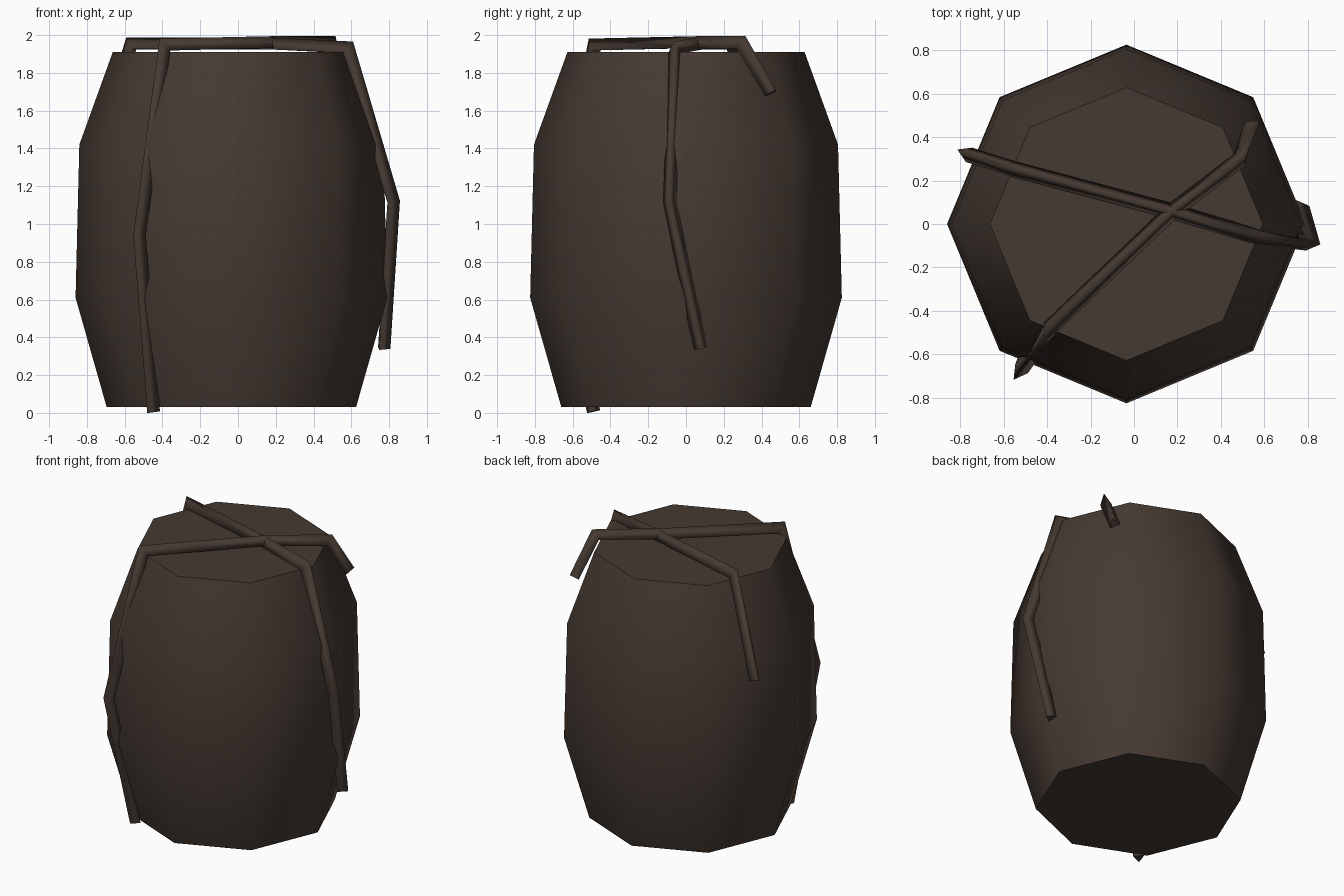
import bpy, math
from mathutils import Vector

if "Cube" in bpy.data.objects:
    bpy.data.objects.remove(bpy.data.objects["Cube"])

wood = bpy.data.materials.new("dark_brown_wood")
wood.diffuse_color = (0.061, 0.042, 0.032, 1)
wood.use_nodes = True
wood.node_tree.nodes["Principled BSDF"].inputs["Base Color"].default_value = wood.diffuse_color


def loft(name, rings):
    """Skin closed rings, smooth along the sides with flat end caps."""
    n, m = len(rings[0]), len(rings)
    verts = [v for ring in rings for v in ring]
    faces = [(i * n + j, i * n + (j + 1) % n, (i + 1) * n + (j + 1) % n, (i + 1) * n + j)
             for i in range(m - 1) for j in range(n)]
    caps = len(faces)
    faces += [tuple(reversed(range(n))), tuple(range((m - 1) * n, m * n))]
    me = bpy.data.meshes.new(name)
    me.from_pydata(verts, [], faces)
    for p in me.polygons:
        p.use_smooth = p.index < caps
    me.materials.append(wood)
    ob = bpy.data.objects.new(name, me)
    bpy.context.collection.objects.link(ob)
    return ob


# Barrel body: bulging octagon with a corner on each axis
CX = -0.035
profile = [(0.66, 0.03), (0.825, 0.61), (0.805, 1.42), (0.628, 1.91)]
loft("barrel_body", [[(CX + r * math.cos(k * math.pi / 4), r * math.sin(k * math.pi / 4), z)
                      for k in range(8)] for r, z in profile])


def strap(name, pts):
    """Three-sided root with its ridge facing away from the barrel."""
    pts = [Vector(p) for p in pts]
    rings = []
    for i, p in enumerate(pts):
        a = (p - pts[max(i - 1, 0)]).normalized()
        b = (pts[min(i + 1, len(pts) - 1)] - p).normalized()
        t = (a + b).normalized()
        miter = 1 / max(t.dot(b if b.length else a), 0.6)
        out = Vector((p.x - CX, p.y, 0)).normalized()
        if p.z > 1.9:
            out = Vector((0, 0, 1)) + out * (0 if Vector((p.x, p.y)).length < 0.3 else 0.5)
        nrm = (out - t * out.dot(t)).normalized()
        side = nrm.cross(t)
        rings.append([p + nrm * 0.032 * miter,
                      p - nrm * 0.03 * miter - side * 0.036,
                      p - nrm * 0.03 * miter + side * 0.036])
    return loft(name, rings)


# Two roots crossing over the lid and hanging down the sides
strap("long_root", [(0.555, 0.46, 1.70), (0.50, 0.305, 1.962), (0.17, 0.055, 1.962),
                    (-0.40, -0.495, 1.95), (-0.535, -0.69, 0.94), (-0.46, -0.50, 0.005)])
strap("cross_root", [(-0.785, 0.33, 1.28), (-0.57, 0.26, 1.955), (0.17, 0.06, 1.955),
                     (0.585, -0.06, 1.935), (0.825, -0.09, 1.12), (0.775, 0.08, 0.34)])
